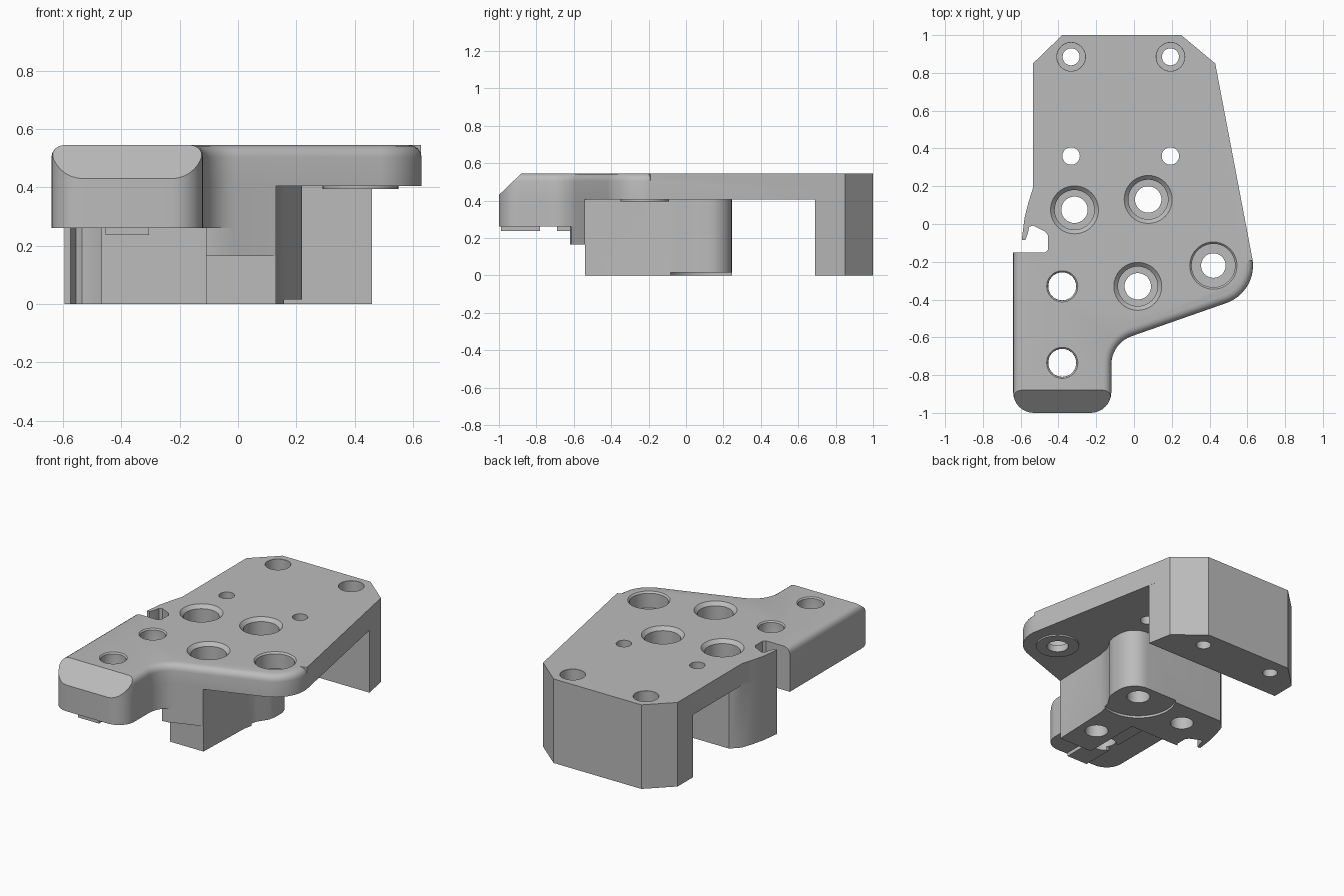
import bpy, bmesh
from math import cos, sin, pi, radians

if "Cube" in bpy.data.objects:
    bpy.data.objects.remove(bpy.data.objects["Cube"])

TOP = 0.545
PLATE_LOW = 0.405

grey = bpy.data.materials.new("mid_grey")
grey.use_nodes = True
colour = (0.5, 0.5, 0.5, 1)
grey.diffuse_color = colour
grey.node_tree.nodes["Principled BSDF"].inputs["Base Color"].default_value = colour


def arc(cx, cy, r, start, end, steps=8):
    angles = [radians(start + (end - start) * i / steps) for i in range(steps + 1)]
    return [(cx + r * cos(a), cy + r * sin(a)) for a in angles]


def finish(name, bm):
    bmesh.ops.recalc_face_normals(bm, faces=bm.faces)
    mesh = bpy.data.meshes.new(name)
    bm.to_mesh(mesh)
    bm.free()
    mesh.materials.append(grey)
    obj = bpy.data.objects.new(name, mesh)
    bpy.context.collection.objects.link(obj)
    return obj


def prism(name, outline, low, high, round_top=0, axis="z"):
    """Extrude an outline along z, or along x when it is a side profile."""
    bm = bmesh.new()
    place = (lambda p, h: (p[0], p[1], h)) if axis == "z" else (lambda p, h: (h, p[0], p[1]))
    base = bm.faces.new([bm.verts.new(place(p, low)) for p in outline])
    shift = (0, 0, high - low) if axis == "z" else (high - low, 0, 0)
    grown = bmesh.ops.extrude_face_region(bm, geom=[base], use_keep_orig=True)["geom"]
    bmesh.ops.translate(bm, verts=[v for v in grown if isinstance(v, bmesh.types.BMVert)], vec=shift)
    if round_top:
        bmesh.ops.recalc_face_normals(bm, faces=bm.faces)
        rim = [e for e in bm.edges if all(v.co.z > high - 1e-4 for v in e.verts)]
        bmesh.ops.bevel(bm, geom=rim, offset=round_top, segments=4, profile=0.5,
                        affect="EDGES", clamp_overlap=False)
    return finish(name, bm)


def lathe(name, x, y, profile, sides=40):
    """Closed turned solid from (radius, height) pairs, bottom to top."""
    bm = bmesh.new()
    rings = [[bm.verts.new((x + r * cos(2 * pi * i / sides), y + r * sin(2 * pi * i / sides), z))
              for i in range(sides)] for r, z in profile]
    for a, b in zip(rings, rings[1:]):
        for i in range(sides):
            j = (i + 1) % sides
            bm.faces.new((a[i], a[j], b[j], b[i]))
    bm.faces.new(rings[0])
    bm.faces.new(rings[-1])
    return finish(name, bm)


def combine(target, other, operation):
    mod = target.modifiers.new(operation.lower(), "BOOLEAN")
    mod.operation = operation
    mod.solver = "EXACT"
    mod.object = other
    other.hide_render = True
    bpy.context.view_layer.objects.active = target
    bpy.ops.object.modifier_apply(modifier=mod.name)
    bpy.data.objects.remove(other)


# Shared curves of the front arm and the round lug
arm_curve = (arc(-0.53, -0.89, 0.11, 180, 270) + arc(-0.23, -0.89, 0.11, 270, 360)
             + arc(0.04, -0.745, 0.16, 180, 109))
lug_curve = arc(0.42, -0.22, 0.21, -71, 8, 14)

# Rear plate with sharp edges
bracket = prism("mounting_bracket", [
    (0.45, -0.25), lug_curve[-1], (0.43, 0.85), (0.25, 1), (-0.38, 1), (-0.535, 0.85),
    (-0.535, 0.19), (-0.56, 0.11), (-0.58, 0.03), (-0.595, -0.09), (-0.5, -0.25)],
    PLATE_LOW, TOP)

# Front plate with a rounded top rim, and the deeper arm below it
parts = [
    prism("front_plate", arm_curve + lug_curve + [(0.5, -0.05), (-0.3, -0.05), (-0.3, -0.1),
          (-0.64, -0.1)], PLATE_LOW, TOP, round_top=0.042),
    prism("arm_underside", arm_curve + [(-0.012, -0.1), (-0.64, -0.1)], 0.26, 0.42),
]

# Central body with its stepped front, and the rear foot
parts += [
    prism("body", [
        (-0.11, -0.15), (-0.11, -0.54), (0.13, -0.54), (0.145, -0.14), (0.165, -0.05),
        (0.21, 0.02), (0.22, 0.07)] + arc(0.1, 0.125, 0.12, 0, 90)
        + [(-0.48, 0.245), (-0.535, 0.19), (-0.56, 0.11), (-0.58, 0.03), (-0.595, -0.09),
           (-0.595, -0.14), (-0.45, -0.15)], 0, 0.43),
    prism("body_step", [(-0.11, -0.3), (-0.11, -0.62), (-0.06, -0.615), (-0.01, -0.592),
                        (0.13, -0.542), (0.13, -0.3)], 0.165, 0.43),
    prism("rear_foot", [(0.46, 0.69), (0.43, 0.85), (0.25, 1), (-0.38, 1), (-0.535, 0.85),
                        (-0.535, 0.69)], 0, 0.45),
    lathe("lug_pad", 0.42, -0.22, [(0.13, 0.395), (0.13, 0.45)]),
]

# Guide rail under the arm, in two lengths
for back, front in ((-0.78, -0.99), (-0.17, -0.69)):
    parts.append(prism("guide_rail", [(-0.455, front), (-0.305, front), (-0.305, back),
                                      (-0.455, back)], 0.237, 0.3))
for part in parts:
    combine(bracket, part, "UNION")

# Sloped nose and hooked side notch
cutters = [
    prism("nose_cutter", [(-1.1, 0.334), (-0.78, 0.641), (-1.1, 0.641)], -0.8, 0.1, axis="x"),
    prism("notch_cutter", [
        (-0.8, -0.15), (-0.47, -0.15), (-0.455, -0.135), (-0.455, -0.06), (-0.47, -0.04),
        (-0.535, -0.008), (-0.555, -0.015), (-0.562, -0.05), (-0.575, -0.085), (-0.8, -0.085)],
        -0.1, 0.7),
    lathe("bottom_recess", 0.075, 0.13, [(0.23, -0.1), (0.015 + 0.215, 0.015)]),
]


def bore(x, y, r, wide, floor, chamfer):
    """Through hole with a wider, chamfered upper part."""
    cutters.append(lathe("bore", x, y, [
        (r, -0.1), (r, floor), (wide, floor + 0.001), (wide, TOP - chamfer),
        (wide + chamfer, TOP), (wide + chamfer, 0.7)]))


for x, y in ((-0.315, 0.075), (0.075, 0.13), (0.02, -0.33)):
    bore(x, y, 0.07, 0.105, 0.3, 0.022)
bore(0.42, -0.22, 0.065, 0.115, 0.44, 0.01)
for y in (-0.33, -0.735):
    bore(-0.38, y, 0.074, 0.0745, 0.4, 0.008)
for x in (-0.333, 0.193):
    bore(x, 0.885, 0.045, 0.075, 0.4, 0.001)
    cutters.append(lathe("pin_hole", x, 0.36, [(0.046, 0.3), (0.046, 0.7)]))
for cutter in cutters:
    combine(bracket, cutter, "DIFFERENCE")

# Smooth curved walls, crisp edges
bpy.ops.object.select_all(action="DESELECT")
bracket.select_set(True)
bpy.context.view_layer.objects.active = bracket
bpy.ops.object.shade_smooth_by_angle(angle=radians(28))
